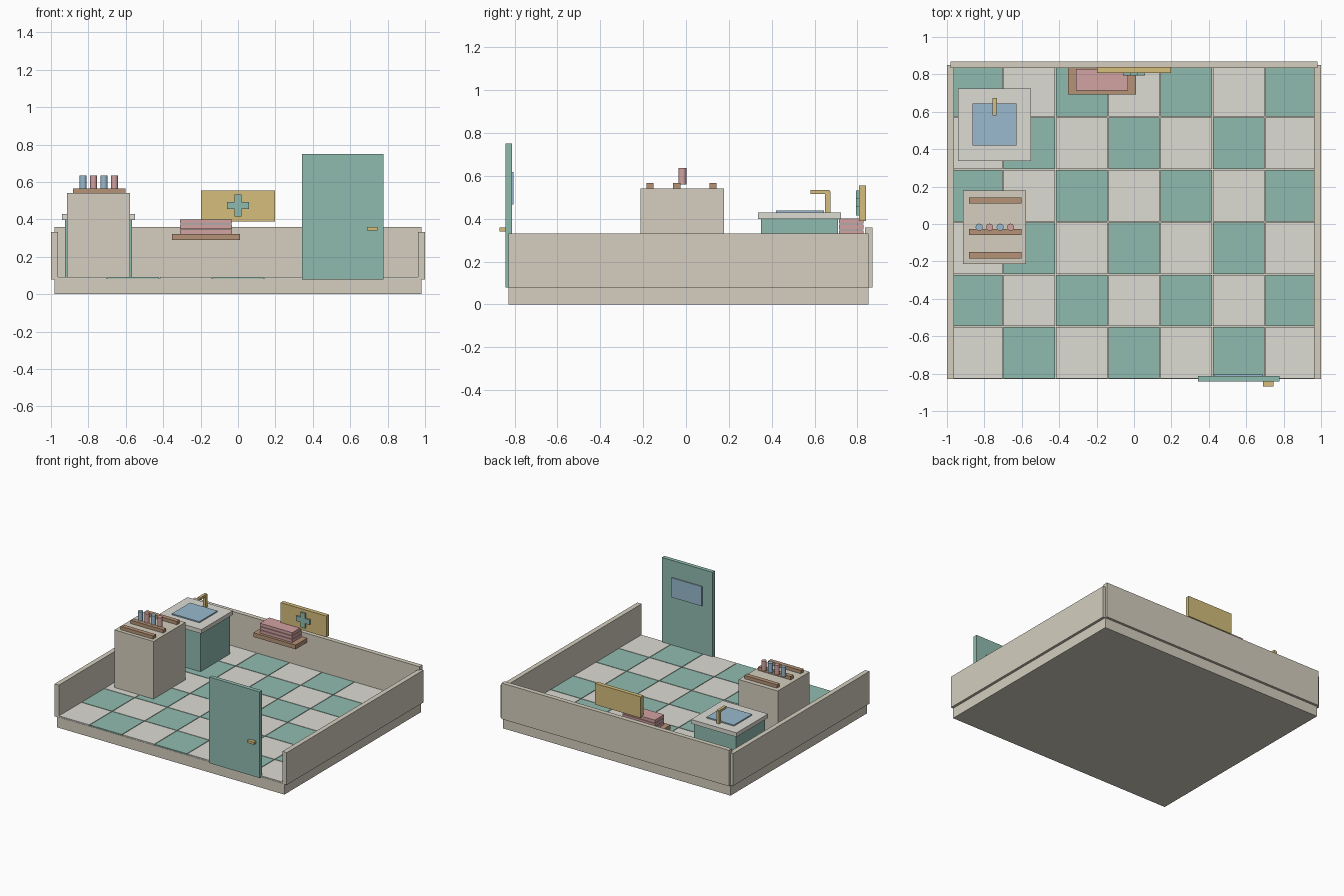
import bpy, bmesh
from mathutils import Matrix

if "Cube" in bpy.data.objects:
    bpy.data.objects.remove(bpy.data.objects["Cube"])


def material(name, r, g, b):
    m = bpy.data.materials.new(name)
    m.diffuse_color = (r, g, b, 1)
    m.use_nodes = True
    m.node_tree.nodes["Principled BSDF"].inputs["Base Color"].default_value = m.diffuse_color
    return m


CREAM = material("cream", 0.66, 0.62, 0.52)
WHITE = material("off_white", 0.72, 0.71, 0.65)
TEAL = material("teal", 0.28, 0.50, 0.43)
GOLD = material("gold", 0.66, 0.51, 0.20)
WOOD = material("wood", 0.46, 0.29, 0.18)
PINK = material("pink", 0.65, 0.36, 0.36)
BLUE = material("blue", 0.32, 0.49, 0.62)


def finish(name, bm, mat):
    me = bpy.data.meshes.new(name)
    bm.to_mesh(me)
    bm.free()
    me.materials.append(mat)
    ob = bpy.data.objects.new(name, me)
    bpy.context.collection.objects.link(ob)
    return ob


def add_box(bm, x, y, z):
    """Box given as (min, max) on each axis."""
    lo, hi = zip(x, y, z)
    size = [b - a for a, b in zip(lo, hi)]
    mid = [(a + b) / 2 for a, b in zip(lo, hi)]
    bmesh.ops.create_cube(bm, size=1, matrix=Matrix.Translation(mid) @ Matrix.Diagonal((*size, 1)))


def box(name, x, y, z, mat):
    bm = bmesh.new()
    add_box(bm, x, y, z)
    return finish(name, bm, mat)


def cylinder(name, x, y, z, r, mat, sides=12):
    bm = bmesh.new()
    bmesh.ops.create_cone(bm, cap_ends=True, segments=sides, radius1=r, radius2=r, depth=z[1] - z[0],
                          matrix=Matrix.Translation((x, y, sum(z) / 2)))
    ob = finish(name, bm, mat)
    for p in ob.data.polygons:
        p.use_smooth = abs(p.normal.z) < 0.5
    for e in ob.data.edges:
        a, b = (ob.data.vertices[i].co.z for i in e.vertices)
        e.use_edge_sharp = abs(a - b) < 1e-4
    return ob


# Floor slab and low walls
box("floor_base", (-0.98, 0.98), (-0.829, 0.851), (0, 0.083), CREAM)
box("back_wall", (-0.98, 0.98), (0.834, 0.87), (0.08, 0.36), CREAM)
box("left_wall", (-1.0, -0.963), (-0.829, 0.851), (0.08, 0.332), CREAM)
box("right_wall", (0.963, 1.0), (-0.829, 0.851), (0.08, 0.332), CREAM)

# Checkered floor tiles
for i in range(7):
    for j in range(6):
        cx, cy, h = (i - 3) * 0.28, 0.011 + (j - 2.5) * 0.28, 0.1375
        box(f"floor_tile_{i}_{j}", (cx - h, cx + h), (cy - h, cy + h), (0.08, 0.092),
            TEAL if (i + j) % 2 else WHITE)

# Door with inner window panel and handle
box("door", (0.342, 0.777), (-0.843, -0.812), (0.08, 0.75), TEAL)
box("door_window", (0.428, 0.69), (-0.815, -0.804), (0.466, 0.618), BLUE)
box("door_handle", (0.69, 0.746), (-0.87, -0.84), (0.341, 0.36), GOLD)

# Medicine cabinet with rails and bottles on top
box("cabinet", (-0.915, -0.578), (-0.213, 0.178), (0.08, 0.54), CREAM)
for k, cy in enumerate((-0.168, -0.043, 0.126)):
    box(f"cabinet_shelf_{k}", (-0.883, -0.602), (cy - 0.017, cy + 0.017), (0.54, 0.566), WOOD)
for k in range(4):
    cylinder(f"bottle_{k}", -0.828 + k * 0.056, -0.017, (0.56, 0.636), 0.019, PINK if k % 2 else BLUE)

# Sink unit
box("sink_cabinet", (-0.926, -0.568), (0.35, 0.71), (0.08, 0.40), TEAL)
box("sink_counter", (-0.942, -0.55), (0.336, 0.724), (0.398, 0.43), WHITE)
box("sink_basin", (-0.863, -0.627), (0.42, 0.643), (0.425, 0.439), BLUE)
box("tap_post", (-0.757, -0.733), (0.648, 0.674), (0.43, 0.528), GOLD)
box("tap_spout", (-0.756, -0.734), (0.58, 0.67), (0.515, 0.533), GOLD)

# Wall shelf with folded towels
box("wall_shelf", (-0.353, 0.011), (0.693, 0.838), (0.29, 0.323), WOOD)
for k in range(3):
    box(f"towel_{k}", (-0.311, -0.033), (0.714, 0.828), (0.323 + k * 0.027, 0.346 + k * 0.027), PINK)

# Sign board with raised cross
box("sign_board", (-0.197, 0.197), (0.807, 0.839), (0.39, 0.555), GOLD)
bm = bmesh.new()
pts = [(-1, -3), (1, -3), (1, -1), (3, -1), (3, 1), (1, 1), (1, 3), (-1, 3), (-1, 1), (-3, 1), (-3, -1), (-1, -1)]
face = bm.faces.new([bm.verts.new((x * 0.0195, 0.794, 0.474 + z * 0.0195)) for x, z in pts])
ext = bmesh.ops.extrude_face_region(bm, geom=[face], use_keep_orig=True)
bmesh.ops.translate(bm, vec=(0, 0.015, 0), verts=[v for v in ext["geom"] if isinstance(v, bmesh.types.BMVert)])
bmesh.ops.recalc_face_normals(bm, faces=bm.faces[:])
finish("sign_cross", bm, TEAL)
